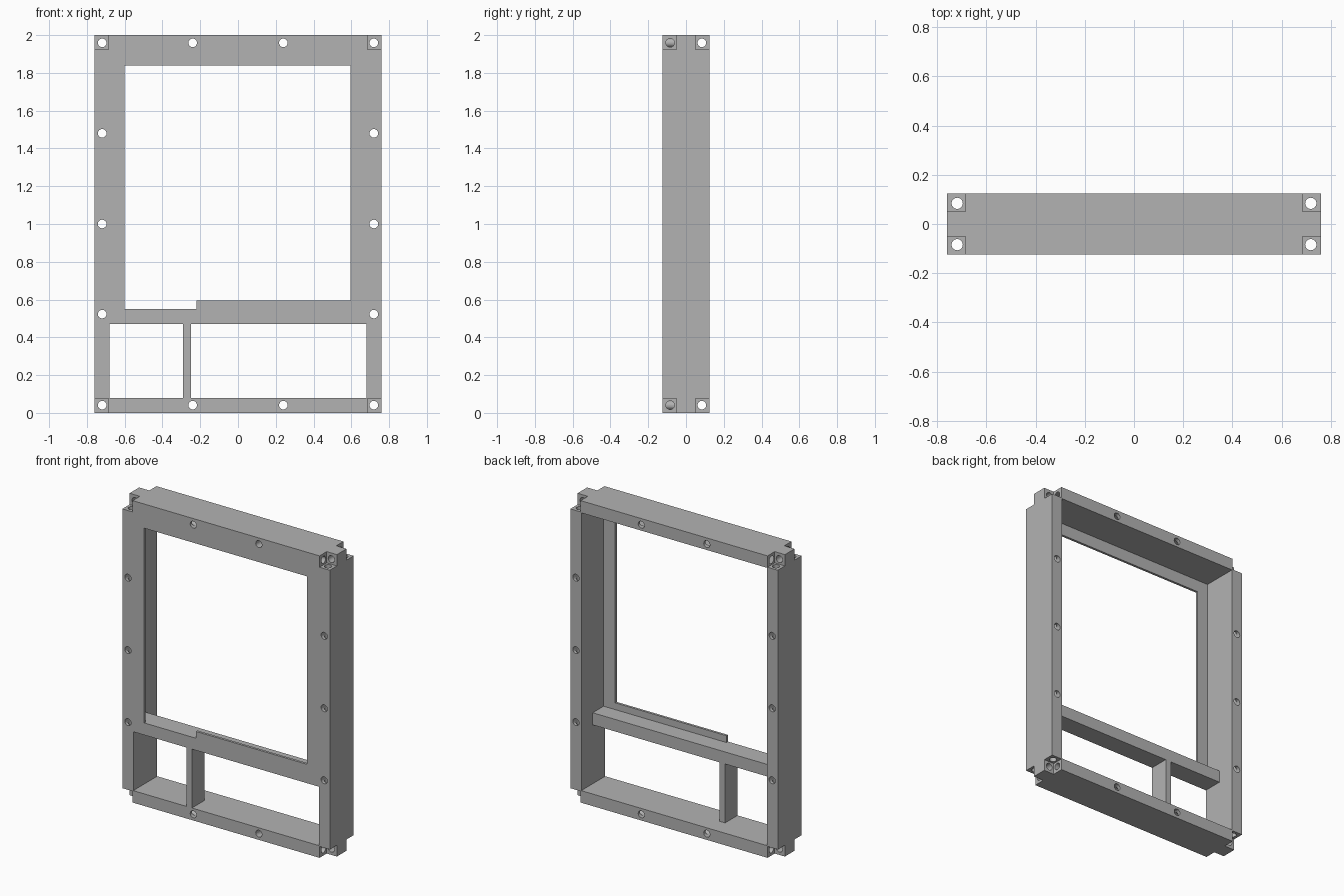
import bpy
import bmesh
from itertools import product
from math import pi
from mathutils import Matrix, Vector

if "Cube" in bpy.data.objects:
    bpy.data.objects.remove(bpy.data.objects["Cube"], do_unlink=True)

W, D, H = 0.76, 0.125, 2.0      # half width, half depth, height
WALL, LIP, NOTCH = 0.08, 0.016, 0.075
IN = W - WALL                   # inner half width
HOLE = 0.023
EDGE = 0.041                    # hole centre distance from an outer face
FAR = 0.3                       # beyond the front and back

grey = bpy.data.materials.new("plain grey")
grey.use_nodes = True
grey.diffuse_color = (0.45, 0.45, 0.45, 1)
grey.node_tree.nodes["Principled BSDF"].inputs["Base Color"].default_value = grey.diffuse_color


def add_object(name, bm):
    mesh = bpy.data.meshes.new(name)
    bm.to_mesh(mesh)
    bm.free()
    mesh.materials.append(grey)
    obj = bpy.data.objects.new(name, mesh)
    bpy.context.scene.collection.objects.link(obj)
    return obj


def box(name, x, y, z):
    bm = bmesh.new()
    size = Matrix.Diagonal((x[1] - x[0], y[1] - y[0], z[1] - z[0], 1))
    mid = Vector((sum(x) / 2, sum(y) / 2, sum(z) / 2))
    bmesh.ops.create_cube(bm, size=1, matrix=Matrix.Translation(mid) @ size)
    return add_object(name, bm)


def rod(name, centre, axis):
    turn = {"X": Matrix.Rotation(pi / 2, 4, "Y"),
            "Y": Matrix.Rotation(pi / 2, 4, "X"),
            "Z": Matrix.Identity(4)}[axis]
    bm = bmesh.new()
    bmesh.ops.create_cone(bm, cap_ends=True, segments=16, radius1=HOLE, radius2=HOLE,
                          depth=0.6 if axis == "Y" else 3,
                          matrix=Matrix.Translation(centre) @ turn)
    return add_object(name, bm)


frame = box("panel_frame", (-W, W), (-D, D), (0, H))
through = (-FAR, FAR)
cutters = [
    # recess behind the thin front lip, and the stepped window through it
    box("recess_cutter", (-IN, IN), (-D + LIP, FAR), (0.55, H - WALL)),
    box("window_cutter", (-0.6, 0.595), through, (0.595, 1.84)),
    box("step_cutter", (-0.6, -0.22), through, (0.55, 0.7)),
    # two lower compartments, leaving the divider and the shelf
    box("small_bay_cutter", (-IN, -0.29), through, (WALL, 0.47)),
    box("large_bay_cutter", (-0.25, IN), through, (WALL, 0.47)),
    # shelf and divider only reach half the depth
    box("shelf_back_cutter", (-IN, IN), (0.005, FAR), (WALL, 0.7)),
]

# square notches at all eight corners
for sx, sy, top in product((-1, 1), (-1, 1), (0, 1)):
    xs = sorted((sx * (W - NOTCH), sx * (W + 0.1)))
    ys = sorted((sy * (D - NOTCH), sy * FAR))
    zs = (H - NOTCH, H + 0.1) if top else (-0.1, NOTCH)
    cutters.append(box("notch_cutter", xs, ys, zs))

# bolt holes through the depth, along both sides and the top and bottom
low, high = EDGE, H - EDGE
for s in (-1, 1):
    for z in (low, 0.523, 1.0, 1.48, high):
        cutters.append(rod("side_hole_cutter", (s * (W - EDGE), 0, z), "Y"))
    for z in (low, high):
        cutters.append(rod("rail_hole_cutter", (s * 0.24, 0, z), "Y"))
        # long bores along the rails
        cutters.append(rod("rail_bore_cutter", (0, s * (D - EDGE), z), "X"))
    # long bores along the uprights
    for t in (-1, 1):
        cutters.append(rod("upright_bore_cutter", (s * (W - EDGE), t * (D - EDGE), H / 2), "Z"))

for cutter in cutters:
    cutter.hide_render = True
    mod = frame.modifiers.new("cut", "BOOLEAN")
    mod.operation = "DIFFERENCE"
    mod.solver = "EXACT"
    mod.object = cutter

# bake the cuts and drop the helpers
bpy.context.view_layer.update()
graph = bpy.context.evaluated_depsgraph_get()
cut_mesh = bpy.data.meshes.new_from_object(frame.evaluated_get(graph))
frame.modifiers.clear()
frame.data = cut_mesh
for cutter in cutters:
    bpy.data.objects.remove(cutter, do_unlink=True)

# round the bores, keep all box edges crisp
bpy.ops.object.select_all(action="DESELECT")
frame.select_set(True)
bpy.context.view_layer.objects.active = frame
bpy.ops.object.shade_smooth_by_angle(angle=pi / 6)
